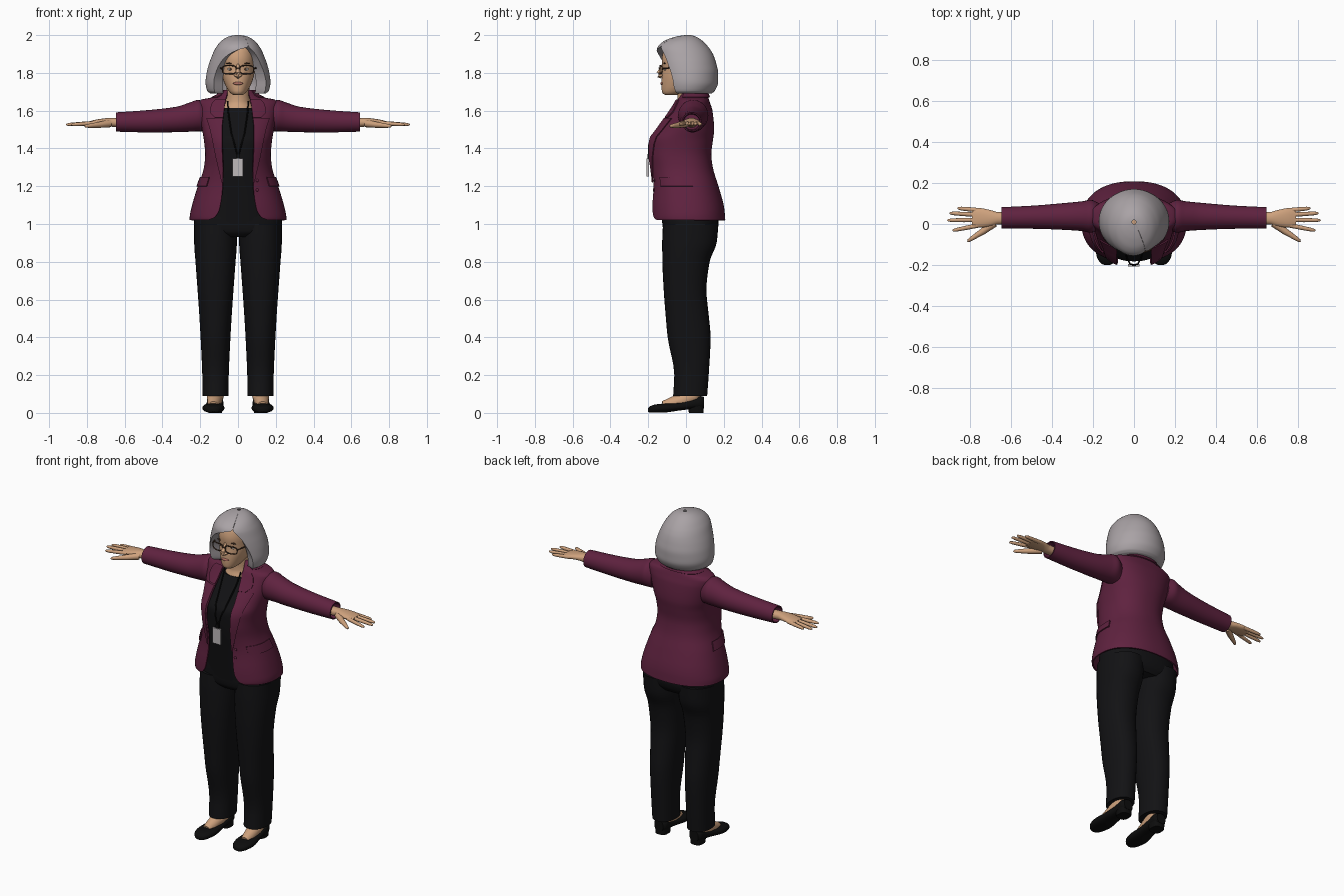
import bpy, bmesh, math
from mathutils import Vector, Matrix

if "Cube" in bpy.data.objects:
    bpy.data.objects.remove(bpy.data.objects["Cube"])

def mat(name, r, g, b):
    m = bpy.data.materials.new(name)
    m.diffuse_color = (r, g, b, 1)
    m.use_nodes = True
    m.node_tree.nodes["Principled BSDF"].inputs["Base Color"].default_value = m.diffuse_color
    return m

PLUM = mat("plum cloth", .115, .016, .05)
BLACK = mat("black cloth", .006, .006, .007)
SHOE = mat("black leather", .004, .004, .004)
GREY = mat("grey hair", .40, .365, .38)
SKIN = mat("skin", .62, .36, .205)
BADGE = mat("badge grey", .52, .49, .50)
FRAME = mat("brown frame", .07, .035, .02)
LIP = mat("lip", .45, .17, .13)
WHITE = mat("eye white", .7, .66, .62)

# ---------- helpers ----------
def finish(name, bm, m, mirror=False, angle=40):
    bmesh.ops.recalc_face_normals(bm, faces=bm.faces[:])
    for side in ((1, -1) if mirror else (1,)):
        if side < 0:
            bm.transform(Matrix.Scale(-1, 4, (1, 0, 0)))
            bmesh.ops.reverse_faces(bm, faces=bm.faces[:])
        label = name if not mirror else name + ("_left" if side > 0 else "_right")
        me = bpy.data.meshes.new(label)
        bm.to_mesh(me)
        me.materials.append(m)
        me.shade_smooth()
        me.set_sharp_from_angle(angle=math.radians(angle))
        bpy.context.collection.objects.link(bpy.data.objects.new(label, me))
    bm.free()

def loft(name, rings, m, closed=True, caps=True, thick=0, mirror=False):
    bm = bmesh.new()
    rows = [[bm.verts.new(p) for p in r] for r in rings]
    n = len(rows[0])
    for a, b in zip(rows, rows[1:]):
        for i in range(n if closed else n - 1):
            j = (i + 1) % n
            bm.faces.new((a[i], a[j], b[j], b[i]))
    if closed and caps:
        bm.faces.new(rows[0])
        bm.faces.new(rows[-1])
    if thick:
        bmesh.ops.recalc_face_normals(bm, faces=bm.faces[:])
        bmesh.ops.solidify(bm, geom=bm.faces[:], thickness=thick)
    finish(name, bm, m, mirror)

def curve(keys, t):
    """Monotone smooth interpolation of table rows by their first column."""
    i = 0
    while i < len(keys) - 2 and t > keys[i + 1][0]:
        i += 1
    h = keys[i + 1][0] - keys[i][0]
    u = (t - keys[i][0]) / h
    def slope(k, c):
        d = [(keys[q + 1][c] - keys[q][c]) / (keys[q + 1][0] - keys[q][0])
             for q in (k - 1, k) if 0 <= q < len(keys) - 1]
        if len(d) == 1:
            return d[0]
        return 2 * d[0] * d[1] / (d[0] + d[1]) if d[0] * d[1] > 0 else 0
    out = []
    for c in range(1, len(keys[0])):
        p, q = keys[i][c], keys[i + 1][c]
        out.append(p * (1 + 2 * u) * (1 - u) ** 2 + q * u * u * (3 - 2 * u)
                   + h * (slope(i, c) * u * (1 - u) ** 2 - slope(i + 1, c) * u * u * (1 - u)))
    return out

def steps(keys, k=4):
    return [a[0] + (b[0] - a[0]) * i / k for a, b in zip(keys, keys[1:]) for i in range(k)] + [keys[-1][0]]

def oval(a, n=2):
    s, c = math.sin(a), math.cos(a)
    return math.copysign(abs(s) ** (2 / n), s), math.copysign(abs(c) ** (2 / n), c)

def body(keys, n=2, count=40, cx=0):
    """Upright rings from rows of z, half width, front y, back y."""
    rings = []
    for z in steps(keys):
        rx, yf, yb = curve(keys, z)[:3]
        pts = [oval(2 * math.pi * i / count, n) for i in range(count)]
        rings.append([(cx + rx * x, (yf + yb) / 2 - (yb - yf) / 2 * y, z) for x, y in pts])
    return rings

def along(keys, axis, n=2, count=28):
    """Rings along x or y from rows of t, side centre, side radius, z centre, z radius."""
    rings = []
    for t in steps(keys):
        c, r, zc, rz = curve(keys, t)
        pts = [oval(2 * math.pi * i / count, n) for i in range(count)]
        rings.append([(t, c + r * u, zc + rz * v) if axis == "x" else (c + r * u, t, zc + rz * v) for u, v in pts])
    return rings

def tube(name, path, m, mirror=False, count=12):
    pts = [Vector(p[:3]) for p in path]
    rings = []
    for i, p in enumerate(path):
        d = pts[min(i + 1, len(pts) - 1)] - pts[max(i - 1, 0)]
        q = d.to_track_quat('Z', 'Y')
        rings.append([pts[i] + q @ Vector((p[3] * math.cos(a), p[3] * math.sin(a), 0))
                      for a in (2 * math.pi * k / count for k in range(count))])
    loft(name, rings, m, mirror=mirror)

def blob(name, c, r, m, mirror=False):
    bm = bmesh.new()
    bmesh.ops.create_uvsphere(bm, u_segments=20, v_segments=12, radius=1)
    bm.transform(Matrix.Translation(c) @ Matrix.Diagonal((*r, 1)))
    finish(name, bm, m, mirror)

def box(name, c, size, m):
    bm = bmesh.new()
    bmesh.ops.create_cube(bm, size=1)
    bm.transform(Matrix.Translation(c) @ Matrix.Diagonal((*size, 1)))
    finish(name, bm, m)

# ---------- jacket: z, half width, front, back, opening ----------
JK = [(1.02, .256, -.185, .208, .16), (1.035, .256, -.188, .207, .125), (1.08, .248, -.188, .203, .098),
      (1.2, .213, -.18, .172, .082), (1.3, .18, -.192, .142, .08), (1.37, .174, -.204, .134, .083),
      (1.44, .18, -.203, .142, .085), (1.5, .19, -.162, .149, .085), (1.6, .207, -.085, .14, .075),
      (1.64, .213, -.058, .128, .07), (1.658, .195, -.048, .122, .066), (1.672, .13, -.04, .117, .062),
      (1.69, .098, -.03, .11, .058), (1.71, .085, -.02, .105, .055)]
JN = 2.3

def on_jacket(a, z, off=0):
    rx, yf, yb, _ = curve(JK, z)
    x, y = oval(a, JN)
    return ((rx + off) * x, (yf + yb) / 2 - ((yb - yf) / 2 + off) * y, z)

def angle_at(x, z):
    return math.asin(min(1, x / curve(JK, z)[0]) ** (JN / 2))

def patch(name, rows, off, thick, m, mirror=True, n=10):
    loft(name, [[on_jacket(a + (b - a) * i / n, z, off) for i in range(n + 1)] for z, a, b in rows],
         m, closed=False, thick=thick, mirror=mirror)

rows = [(z, angle_at(curve(JK, z)[3], z)) for z in steps(JK)]
patch("jacket_body", [(z, a, 2 * math.pi - a) for z, a in rows], 0, .008, PLUM, False, 64)

# lapels with a notch, collar, pocket flaps, buttons
LAPEL = [(1.22, .083), (1.35, .112), (1.5, .142), (1.56, .16)]
COLLAR = [(1.565, .118), (1.595, .142), (1.635, .135), (1.66, .115)]
for name, edge in (("lapel", LAPEL), ("upper_lapel", COLLAR)):
    patch(name, [(z, angle_at(curve(JK, z)[3] - .004, z), angle_at(curve(edge, z)[0], z)) for z in steps(edge)],
          .009, .006, PLUM)
patch("back_collar", [(z, .9, 2 * math.pi - .9) for z in (1.672, 1.685, 1.7, 1.71)], .01, .006, PLUM, False, 32)
patch("pocket_flap", [(z, .82, 1.75) for z in (1.2, 1.225, 1.25)], .007, .006, PLUM)
for z in (1.18, 1.23):
    p = on_jacket(angle_at(.1, z), z, .004)
    blob("jacket_button", p, (.008, .005, .008), PLUM)

# sleeves with hollow cuffs
SL = [(.17, .036, .065, 1.565, .075), (.212, .038, .08, 1.574, .083), (.25, .038, .073, 1.567, .078),
      (.33, .037, .066, 1.553, .067), (.5, .033, .056, 1.543, .058), (.645, .03, .052, 1.54, .051)]
sleeve = along(SL, "x")
mid = Vector((0, .03, 1.54))
for x, k in ((.645, .88), (.605, .8)):
    sleeve.append([(x, mid.y + (p[1] - mid.y) * k, mid.z + (p[2] - mid.z) * k) for p in sleeve[len(steps(SL)) - 1]])
loft("sleeve", sleeve, PLUM, mirror=True)

# ---------- hands ----------
HAND = [(.59, .03, .03, 1.535, .025), (.66, .028, .03, 1.538, .024), (.7, .028, .04, 1.54, .02),
        (.75, .03, .047, 1.537, .016), (.79, .03, .043, 1.533, .01)]
loft("palm", along(HAND, "x", 2.2, 20), SKIN, mirror=True)
FINGERS = [("little", .775, .066, .86, .077), ("ring", .78, .044, .9, .053),
           ("middle", .78, .02, .91, .018), ("index", .775, -.004, .885, -.032)]
for f, x0, y0, x1, y1 in FINGERS:
    path = [(x0 - .03 + (x1 - x0 + .03) * t, y0 + (y1 - y0) * t, 1.535 - .009 * t, r)
            for t, r in ((0, .011), (.5, .0105), (.85, .009), (.97, .006), (1, .002))]
    tube(f + "_finger", path, SKIN, True)
tube("thumb", [(.68, .005, 1.532, .02), (.735, -.035, 1.525, .016), (.785, -.067, 1.52, .011),
               (.806, -.081, 1.518, .008), (.812, -.085, 1.517, .002)], SKIN, True)

# ---------- black top, lanyard and badge ----------
loft("top", body([(1.0, .2, -.125, .15), (1.2, .18, -.155, .14), (1.35, .15, -.178, .11), (1.44, .155, -.182, .115),
                  (1.5, .155, -.142, .12), (1.58, .13, -.083, .115), (1.615, .1, -.058, .1)], 2.4), BLACK)
tube("lanyard", [(.055, -.05, 1.65, .004), (.05, -.09, 1.58, .004), (.035, -.165, 1.48, .004),
                 (.018, -.196, 1.42, .004), (.003, -.198, 1.36, .004)], SHOE, True, 8)
box("badge_clip", (0, -.2, 1.357), (.018, .01, .025), SHOE)
box("badge", (-.002, -.202, 1.3), (.056, .012, .095), BADGE)

# ---------- trousers ----------
LEG = [(.09, .068, -.068, .112), (.2, .07, -.062, .12), (.4, .079, -.097, .13), (.52, .086, -.108, .12),
       (.65, .095, -.118, .108), (.8, .106, -.125, .125), (.9, .113, -.126, .162), (1.0, .114, -.122, .172)]
loft("trouser_leg", body(LEG, 2.2, 32, .119), BLACK, mirror=True)
loft("trouser_hips", body([(.93, .15, -.09, .14), (.96, .222, -.118, .162), (1.0, .233, -.125, .172),
                           (1.1, .215, -.13, .165), (1.2, .17, -.13, .13)], 2.4), BLACK)

# ---------- feet and shoes ----------
tube("foot", [(.118, .05, .15, .045), (.12, .035, .09, .045), (.124, -.02, .066, .04), (.128, -.08, .047, .034),
              (.13, -.12, .036, .026)], SKIN, True, 20)
SOLE = [(-.2, .131, .012, .016, .01), (-.192, .131, .03, .018, .016), (-.16, .131, .05, .023, .022),
        (-.11, .13, .058, .026, .024), (-.04, .127, .05, .034, .022), (.03, .122, .044, .046, .026),
        (.075, .12, .042, .055, .034), (.095, .12, .03, .055, .03)]
loft("shoe", along(SOLE, "y", 2.5), SHOE, mirror=True)
loft("shoe_heel", body([(0, .036, .015, .093), (.05, .04, .01, .095)], 3, 20, .12), SHOE, mirror=True)

# ---------- head and neck ----------
HEAD = [(1.682, .022, -.108, -.05), (1.69, .036, -.122, -.02), (1.705, .05, -.128, .02), (1.735, .067, -.13, .07),
        (1.78, .083, -.128, .1), (1.82, .09, -.124, .115), (1.87, .092, -.128, .12), (1.92, .086, -.118, .11),
        (1.955, .06, -.08, .08)]
loft("head", body(HEAD, 2.1), SKIN)
loft("neck", body([(1.56, .11, -.07, .09), (1.61, .085, -.058, .09), (1.65, .064, -.045, .085), (1.75, .06, -.05, .08)]), SKIN)
tube("nose", [(0, -.12, 1.845, .007), (0, -.132, 1.82, .009), (0, -.143, 1.8, .013), (0, -.14, 1.785, .014),
              (0, -.128, 1.777, .008)], SKIN)
blob("nostril", (.012, -.134, 1.787), (.009, .011, .008), SKIN, True)
blob("lips", (0, -.127, 1.744), (.026, .008, .008), LIP)
blob("eye", (.04, -.111, 1.82), (.015, .006, .007), WHITE, True)
blob("iris", (.04, -.115, 1.82), (.006, .004, .006), FRAME, True)
blob("eyebrow", (.042, -.113, 1.85), (.022, .006, .004), FRAME, True)

# glasses: rounded rims, bridge and temples
rims = []
for i in range(33):
    u, v = oval(2 * math.pi * i / 32, 3.2)
    rims.append((.046 + .037 * u, -.138 + .012 * abs(u) * (u > 0), 1.817 + .022 * v, .0035))
tube("glasses_rim", rims, FRAME, True, 8)
tube("glasses_bridge", [(-.01, -.14, 1.823, .003), (0, -.144, 1.826, .003), (.01, -.14, 1.823, .003)], FRAME)
tube("glasses_temple", [(.083, -.127, 1.825, .004), (.094, -.09, 1.826, .004), (.1, .02, 1.823, .004)], FRAME, True, 8)

# ---------- bob hair: z, half width, front, back, parting edges on each side ----------
HAIR = [(1.69, .145, -.12, .135, -.118, .132), (1.705, .163, -.133, .152, -.125, .144), (1.75, .172, -.145, .17, -.128, .148),
        (1.8, .166, -.15, .17, -.118, .138), (1.85, .153, -.154, .16, -.095, .118), (1.89, .138, -.156, .147, -.06, .098),
        (1.92, .125, -.155, .131, -.005, .075), (1.94, .113, -.148, .116, .054, .056), (1.965, .093, -.122, .092, .049, .05),
        (1.985, .066, -.078, .066, .035, .036), (1.995, .042, -.04, .045, .022, .023), (2.0, .015, -.005, .025, .008, .009)]
rings = []
for z in steps(HAIR):
    rx, yf, yb, xl, xr = curve(HAIR, z)
    a0, a1 = math.asin(xr / rx), 2 * math.pi + math.asin(xl / rx)
    arc = [oval(a0 + (a1 - a0) * i / 48) for i in range(49)]
    cy, ry = (yf + yb) / 2, (yb - yf) / 2
    rings.append([(rx * x, cy - ry * y, z) for x, y in arc]
                 + [(.64 * rx * x, cy - .66 * ry * y, z) for x, y in reversed(arc)])
loft("bob_hair", rings, GREY)
